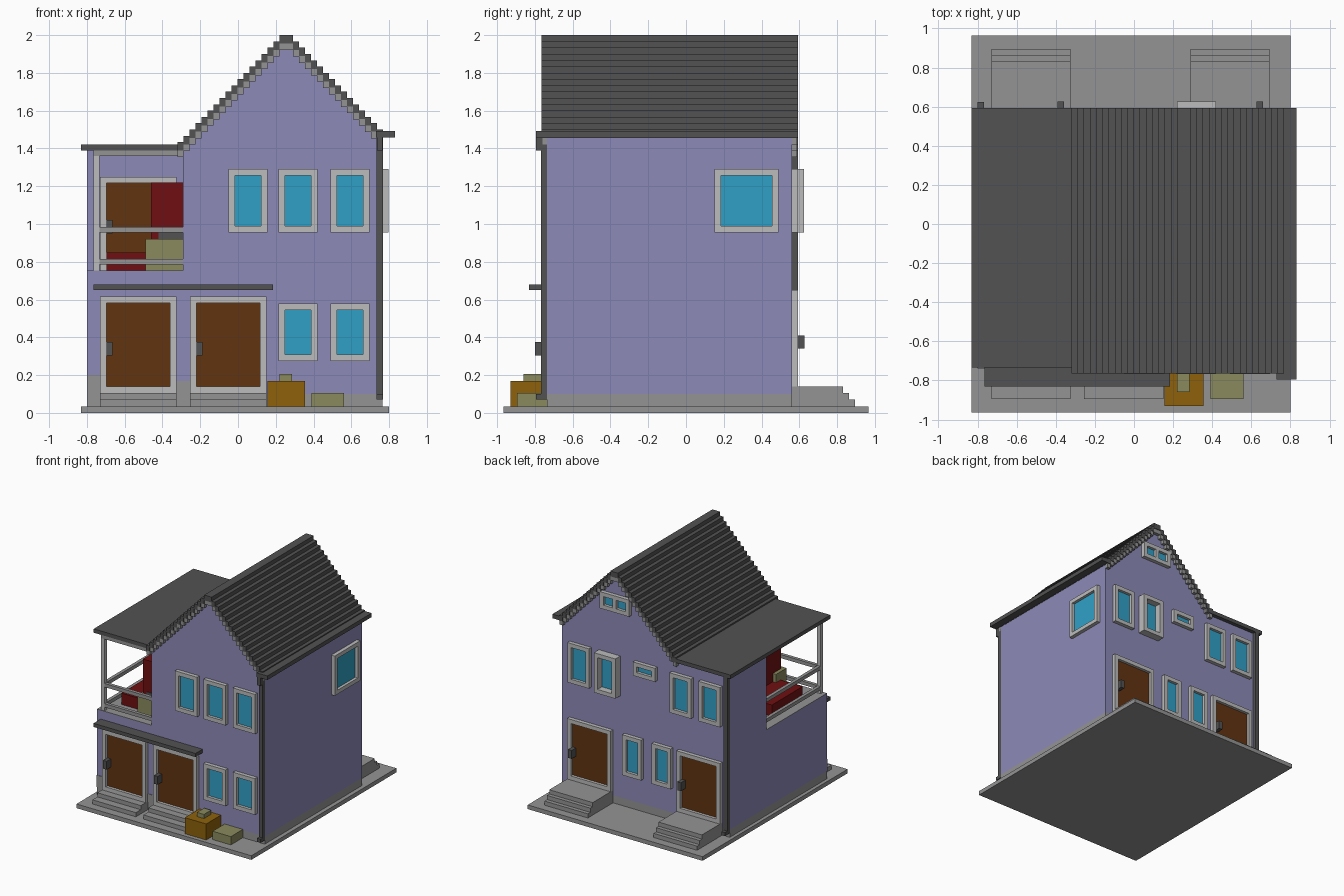
import bpy, bmesh

cube = bpy.data.objects.get("Cube")
if cube:
    bpy.data.objects.remove(cube, do_unlink=True)


def material(name, rgb):
    lin = [((c / 255 + 0.055) / 1.055) ** 2.4 for c in rgb] + [1]
    m = bpy.data.materials.new(name)
    m.use_nodes = True
    m.diffuse_color = lin
    m.node_tree.nodes["Principled BSDF"].inputs["Base Color"].default_value = lin
    return m


WALL = material("lavender wall", (141, 138, 184))
FRAME = material("light grey frame", (188, 188, 188))
STONE = material("stone grey", (148, 148, 148))
DARK = material("dark slate", (82, 82, 82))
WOOD = material("brown wood", (98, 52, 16))
GLASS = material("blue glass", (48, 160, 198))
RED = material("deep red", (112, 15, 17))
TAN = material("olive tan", (138, 138, 94))
GOLD = material("golden brown", (142, 97, 12))


def finish(name, bm, mat):
    bmesh.ops.recalc_face_normals(bm, faces=bm.faces)
    me = bpy.data.meshes.new(name)
    bm.to_mesh(me)
    bm.free()
    me.materials.append(mat)
    ob = bpy.data.objects.new(name, me)
    bpy.context.collection.objects.link(ob)
    return ob


def boxes(name, mat, *spans):
    """One object from boxes given as (x0, x1, y0, y1, z0, z1)."""
    bm = bmesh.new()
    for x0, x1, y0, y1, z0, z1 in spans:
        verts = bmesh.ops.create_cube(bm, size=1)["verts"]
        for v in verts:
            v.co = ((x0 + x1) / 2 + v.co.x * (x1 - x0),
                    (y0 + y1) / 2 + v.co.y * (y1 - y0),
                    (z0 + z1) / 2 + v.co.z * (z1 - z0))
    return finish(name, bm, mat)


def extrude_y(name, mat, profile, *ranges):
    """Extrude an (x, z) outline along y, once per range."""
    bm = bmesh.new()
    for y0, y1 in ranges:
        face = bm.faces.new([bm.verts.new((x, y0, z)) for x, z in profile])
        ext = bmesh.ops.extrude_face_region(bm, geom=[face])["geom"]
        for v in ext:
            if isinstance(v, bmesh.types.BMVert):
                v.co.y = y1
    return finish(name, bm, mat)


# Wall planes: turn (across, outward depth, height) into box spans
FRONT, BACK, SIDE, TERRACE = "front", "back", "side", "terrace"


def on_wall(wall, u0, u1, d0, d1, z0, z1):
    if wall == FRONT:
        return (u0, u1, -0.735 - d1, -0.735 - d0, z0, z1)
    if wall == BACK:
        return (u0, u1, 0.56 + d0, 0.56 + d1, z0, z1)
    if wall == SIDE:
        return (0.765 + d0, 0.765 + d1, u0, u1, z0, z1)
    return (u0, u1, 0.07 - d1, 0.07 - d0, z0, z1)


def opening(name, wall, u0, u1, z0, z1, fill=GLASS, depth=0.032, t=0.034, mullion=False):
    """Frame of four bars with a recessed panel."""
    bars = [(u0, u0 + t, z0, z1), (u1 - t, u1, z0, z1),
            (u0 + t, u1 - t, z0, z0 + t), (u0 + t, u1 - t, z1 - t, z1)]
    if mullion:
        mid = (u0 + u1) / 2
        bars.append((mid - 0.016, mid + 0.016, z0 + t, z1 - t))
    boxes(name + "_frame", FRAME,
          *[on_wall(wall, a, b, 0, depth, c, d) for a, b, c, d in bars])
    boxes(name + "_panel", fill,
          on_wall(wall, u0 + t, u1 - t, 0, 0.008, z0 + t, z1 - t))


# Ground slab, plinth and stone patches
boxes("ground_slab", STONE, (-0.83, 0.80, -0.965, 0.965, 0, 0.035))
boxes("plinth", STONE, (-0.80, 0.765, -0.735, 0.56, 0.035, 0.10))
boxes("stone_patches", STONE, (-0.80, -0.73, -0.739, -0.735, 0.10, 0.20),
      (-0.325, -0.255, -0.739, -0.735, 0.10, 0.17))

# House walls with an open terrace over the front corner
boxes("lower_wing", WALL, (-0.80, -0.29, -0.735, 0.56, 0.10, 0.75))
boxes("upper_back_room", WALL, (-0.80, -0.29, 0.07, 0.56, 0.75, 1.39))
extrude_y("gabled_house", WALL,
          [(-0.29, 0.10), (0.765, 0.10), (0.765, 1.46), (0.29, 1.94),
           (0.22, 1.94), (-0.29, 1.40)], (-0.735, 0.56))


# Stepped roof
def stair(drop, step=0.0318, rise=0.0333):
    pts = []
    for i in range(17, -1, -1):
        z = 2 - rise * i - drop
        x1 = 0.22 - step * (i - 1) if i else 0.29
        pts += [(0.22 - step * i, z), (x1, z)]
    for i in range(1, 16):
        z = 2 - rise * i - drop
        pts += [(0.29 + step * (i - 1), z), (0.29 + step * i, z)]
    return pts


extrude_y("stepped_roof", DARK, stair(0) + stair(0.045)[::-1], (-0.765, 0.593))
extrude_y("gable_trim", STONE, stair(0.045) + stair(0.08)[::-1],
          (-0.76, -0.735), (0.56, 0.588))
boxes("flat_roof", DARK, (-0.83, -0.27, -0.735, 0.593, 1.39, 1.422))
boxes("roof_gutter", DARK, (0.75, 0.83, -0.765, 0.593, 1.458, 1.492),
      (0.73, 0.83, -0.795, -0.765, 1.458, 1.492),
      (0.735, 0.765, -0.795, -0.735, 1.39, 1.458))

# Downpipes
boxes("front_downpipe", DARK, (0.733, 0.767, -0.767, -0.735, 0.07, 1.46),
      (0.733, 0.767, -0.795, -0.767, 0.07, 0.10))
boxes("back_downpipe", DARK, (-0.80, -0.767, 0.56, 0.593, 0.07, 1.39),
      (-0.80, -0.767, 0.593, 0.625, 0.07, 0.10))

# Front doors, canopy and steps
for i, x in enumerate((-0.73, -0.255)):
    opening(f"front_door_{i}", FRONT, x, x + 0.405, 0.105, 0.615, WOOD)
    boxes(f"front_door_handle_{i}", DARK, (x + 0.034, x + 0.066, -0.80, -0.74, 0.305, 0.375))
    boxes(f"front_steps_{i}", STONE, (x, x + 0.405, -0.895, -0.735, 0.035, 0.07),
          (x, x + 0.405, -0.83, -0.735, 0.07, 0.105),
          (x + 0.034, x + 0.371, -0.767, -0.735, 0.105, 0.139))
boxes("door_canopy", DARK, (-0.765, 0.185, -0.83, -0.735, 0.65, 0.68))

# Back doors and steps
for i, x in enumerate((-0.73, 0.288)):
    opening(f"back_door_{i}", BACK, x, x + 0.405, 0.14, 0.65, WOOD)
    boxes(f"back_door_handle_{i}", DARK, (x + 0.339, x + 0.371, 0.565, 0.627, 0.34, 0.41))
    boxes(f"back_steps_{i}", STONE, (x, x + 0.405, 0.56, 0.895, 0.035, 0.07),
          (x, x + 0.405, 0.56, 0.862, 0.07, 0.105),
          (x, x + 0.405, 0.56, 0.83, 0.105, 0.14))

# Windows
for i, x in enumerate((-0.05, 0.215, 0.49)):
    opening(f"front_upper_window_{i}", FRONT, x, x + 0.205, 0.955, 1.29)
for i, x in enumerate((0.215, 0.49)):
    opening(f"front_lower_window_{i}", FRONT, x, x + 0.205, 0.275, 0.58)
opening("side_window", SIDE, 0.15, 0.49, 0.955, 1.29)
for i, x in enumerate((-0.73, -0.46, 0.49)):
    opening(f"back_upper_window_{i}", BACK, x, x + 0.20, 0.955, 1.29)
for i, x in enumerate((-0.27, 0.005)):
    opening(f"back_lower_window_{i}", BACK, x, x + 0.175, 0.31, 0.65)
opening("back_bay_window", BACK, 0.22, 0.42, 0.955, 1.29, depth=0.066)
opening("back_small_window", BACK, -0.125, 0.08, 1.175, 1.29)
opening("back_gable_window", BACK, 0.115, 0.39, 1.66, 1.80, mullion=True)

# Terrace floor, door, post, beams and rails
boxes("terrace_floor", STONE, (-0.80, -0.29, -0.735, 0.07, 0.75, 0.755))
opening("terrace_door", TERRACE, -0.73, -0.325, 0.755, 1.25, WOOD)
boxes("terrace_door_handle", DARK, (-0.695, -0.665, 0.005, 0.065, 0.95, 1.02))
boxes("terrace_post", FRAME, (-0.765, -0.733, -0.73, -0.698, 0.755, 1.36))
boxes("terrace_beams", STONE, (-0.765, -0.29, -0.73, -0.698, 1.36, 1.39),
      (-0.765, -0.733, -0.698, 0.07, 1.36, 1.39))
for i, z in enumerate((0.785, 0.955)):
    boxes(f"terrace_rail_{i}", STONE, (-0.733, -0.29, -0.728, -0.70, z, z + 0.03),
          (-0.763, -0.735, -0.698, 0.07, z, z + 0.03))

# Terrace furniture
boxes("terrace_bench", RED, (-0.695, -0.46, -0.56, -0.15, 0.755, 0.85))
boxes("terrace_cabinet", RED, (-0.46, -0.292, -0.61, -0.40, 0.755, 1.22))
boxes("terrace_cabinet_slot", DARK, (-0.42, -0.292, -0.616, -0.61, 0.90, 0.955))
boxes("terrace_box", TAN, (-0.49, -0.292, -0.64, -0.50, 0.755, 0.92))

# Crates by the front wall
boxes("large_crate", GOLD, (0.155, 0.355, -0.93, -0.735, 0.035, 0.17))
boxes("parcel_on_crate", TAN, (0.22, 0.285, -0.86, -0.765, 0.17, 0.205))
boxes("low_crate", TAN, (0.39, 0.56, -0.895, -0.735, 0.035, 0.105))
